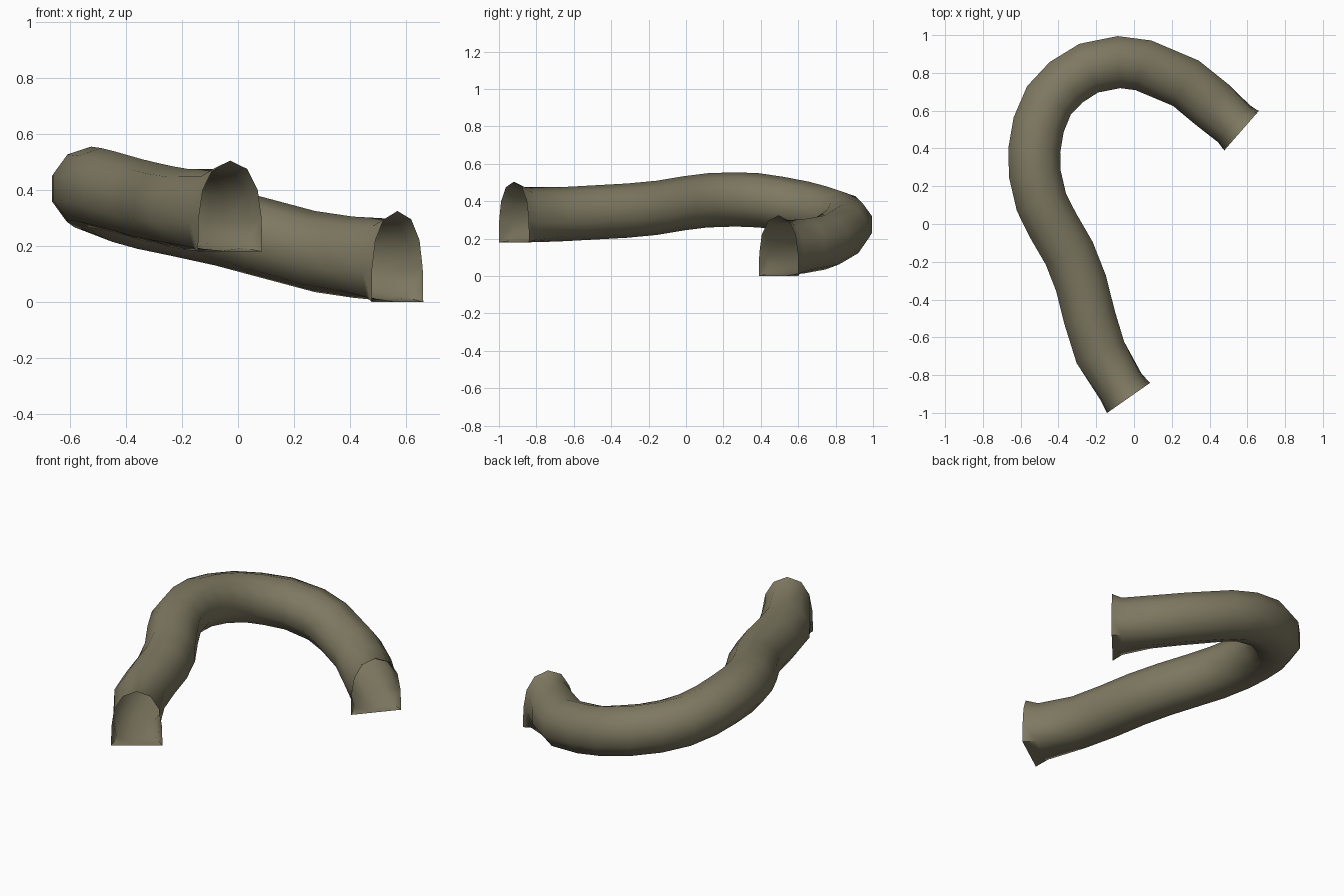
import bpy
import bmesh
import math
from mathutils import Vector

cube = bpy.data.objects.get("Cube")
if cube:
    bpy.data.objects.remove(cube, do_unlink=True)

# Material
earth = bpy.data.materials.new("olive_earth")
earth.use_nodes = True
colour = (0.21, 0.19, 0.12, 1)
earth.diffuse_color = colour
shader = earth.node_tree.nodes["Principled BSDF"]
shader.inputs["Base Color"].default_value = colour
shader.inputs["Roughness"].default_value = 0.9

# Path of the tunnel floor, from the low mouth to the high mouth
PATH = [Vector(p) for p in (
    (.57, .495, 0), (.53, .53, .003), (.41, .635, .015), (.275, .745, .035),
    (.05, .84, .095), (-.08, .857, .13), (-.24, .825, .165), (-.36, .75, .19),
    (-.45, .655, .215), (-.505, .525, .24), (-.528, .39, .26),
    (-.525, .265, .265), (-.49, .115, .26), (-.43, -.005, .245),
    (-.343, -.155, .22), (-.28, -.315, .205), (-.235, -.495, .195),
    (-.178, -.68, .185), (-.07, -.86, .18), (-.028, -.92, .18))]

# Cross-sections as (sideways, height), clockwise from the crown
SIDES = 10
half_arch = [(0, .325), (.075, .295), (.12, .22), (.137, .12), (.14, 0)]
arch = half_arch + [(0, 0)] + [(-x, z) for x, z in reversed(half_arch[1:])]
pipe = []
for k in range(SIDES):
    angle = math.tau * k / SIDES
    pipe.append((.145 * math.sin(angle), .145 + .145 * math.cos(angle)))


def section(index):
    """Arched at the mouths, pinched just inside them, round elsewhere."""
    from_mouth = min(index, len(PATH) - 1 - index)
    if from_mouth == 0:
        return arch
    if from_mouth == 1:
        return [((a[0] + p[0]) * .47, (a[1] + p[1]) * .48)
                for a, p in zip(arch, pipe)]
    return pipe


# Tunnel tube, open at both mouths
bm = bmesh.new()
rings = []
last = len(PATH) - 1
for i, centre in enumerate(PATH):
    forward = PATH[min(i + 1, last)] - PATH[max(i - 1, 0)]
    side = Vector((forward.y, -forward.x, 0)).normalized()
    rings.append([bm.verts.new(centre + side * x + Vector((0, 0, z)))
                  for x, z in section(i)])
for near, far in zip(rings, rings[1:]):
    for k in range(SIDES):
        n = (k + 1) % SIDES
        bm.faces.new((near[k], near[n], far[n], far[k]))

mesh = bpy.data.meshes.new("tunnel_tube")
bm.to_mesh(mesh)
bm.free()
mesh.materials.append(earth)
tunnel = bpy.data.objects.new("tunnel_tube", mesh)
bpy.context.collection.objects.link(tunnel)

# Smooth walls, with the floor corners kept crisp at the mouths
bpy.ops.object.select_all(action="DESELECT")
tunnel.select_set(True)
bpy.context.view_layer.objects.active = tunnel
bpy.ops.object.shade_smooth_by_angle(angle=math.radians(65))
